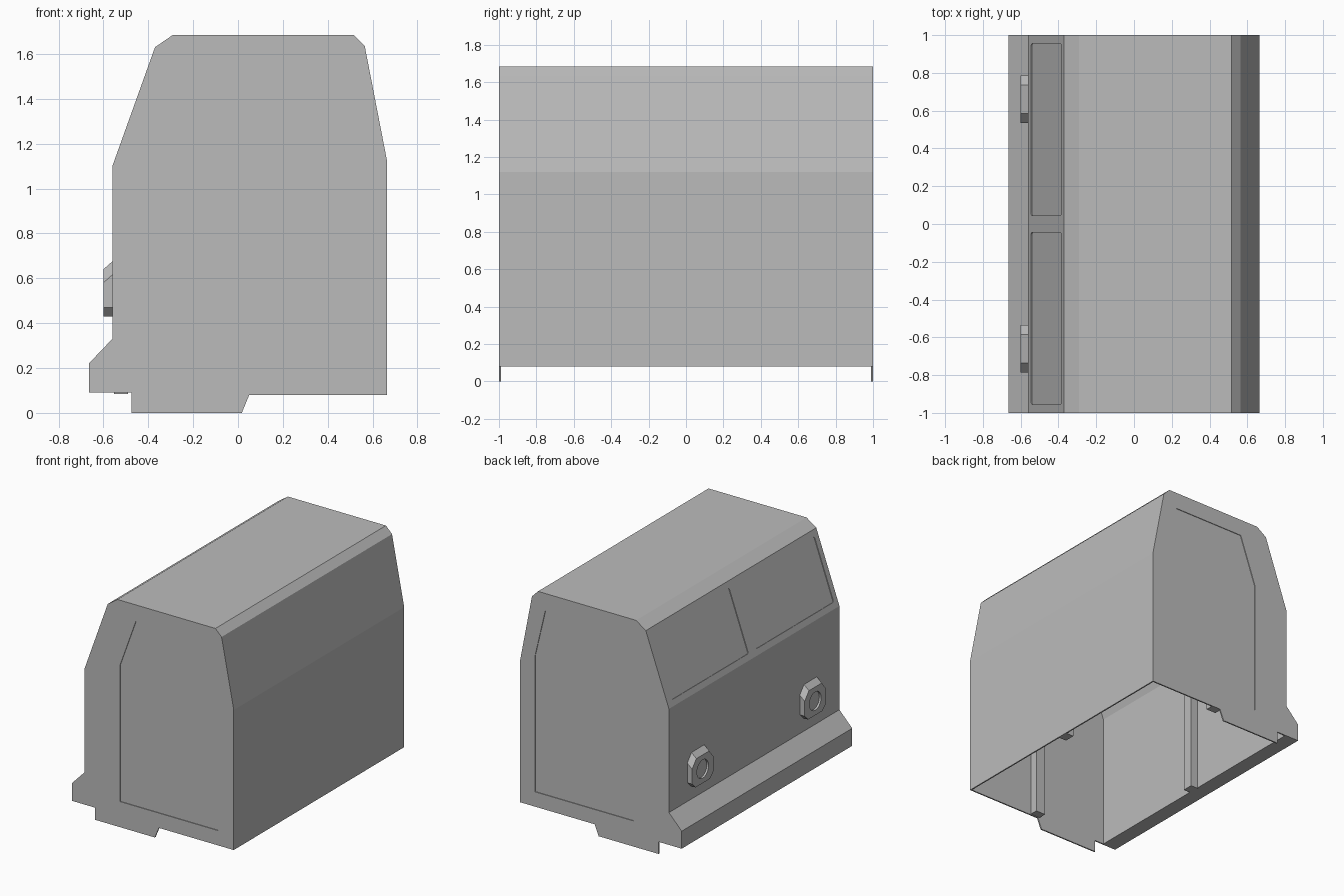
import bpy, bmesh, math
from mathutils import Vector

if "Cube" in bpy.data.objects:
    bpy.data.objects.remove(bpy.data.objects["Cube"], do_unlink=True)

grey = bpy.data.materials.new("plain_grey")
grey.use_nodes = True
grey.diffuse_color = (0.5, 0.5, 0.5, 1)
grey.node_tree.nodes["Principled BSDF"].inputs["Base Color"].default_value = (0.5, 0.5, 0.5, 1)


def finish(name, bm):
    bmesh.ops.recalc_face_normals(bm, faces=bm.faces)
    mesh = bpy.data.meshes.new(name)
    bm.to_mesh(mesh)
    bm.free()
    mesh.materials.append(grey)
    obj = bpy.data.objects.new(name, mesh)
    bpy.context.collection.objects.link(obj)
    return obj


def loft(name, ring_a, ring_b):
    """Closed solid between two matching rings of points."""
    bm = bmesh.new()
    a = [bm.verts.new(p) for p in ring_a]
    b = [bm.verts.new(p) for p in ring_b]
    bm.faces.new(a)
    bm.faces.new(b[::-1])
    for i in range(len(a)):
        j = (i + 1) % len(a)
        bm.faces.new((a[i], b[i], b[j], a[j]))
    return finish(name, bm)


def prism(name, profile, y0, y1):
    return loft(name, [(x, y0, z) for x, z in profile], [(x, y1, z) for x, z in profile])


def box(name, x0, x1, y0, y1, z0, z1):
    return prism(name, [(x0, z0), (x1, z0), (x1, z1), (x0, z1)], y0, y1)


def carve(target, cutter):
    mod = target.modifiers.new("carve", 'BOOLEAN')
    mod.operation = 'DIFFERENCE'
    mod.solver = 'EXACT'
    mod.object = cutter
    bpy.context.view_layer.objects.active = target
    bpy.context.view_layer.update()
    bpy.ops.object.modifier_apply(modifier=mod.name)
    bpy.data.objects.remove(cutter, do_unlink=True)


# Body shell with side skirt and low end plates, hollow and open below
outer = [(-.665, .09), (-.475, .09), (-.475, 0), (.017, 0), (.05, .08), (.665, .08),
         (.665, 1.12), (.565, 1.635), (.515, 1.685), (-.29, 1.685), (-.37, 1.63),
         (-.56, 1.1), (-.56, .33), (-.665, .22)]
inner = [(-.55, -.1), (.655, -.1), (.655, 1.119), (.556, 1.63), (.511, 1.675),
         (-.287, 1.675), (-.362, 1.622), (-.55, 1.098)]
body = prism("body_shell", outer, -1, 1)
carve(body, prism("hollow_cutter", inner, -.99, .99))

# Shallow panel recess on each end
panel = [(-.27, .19), (.54, .19), (.54, 1.2), (.455, 1.56), (-.14, 1.56), (-.27, 1.2)]
for s in (-1, 1):
    carve(body, prism("panel_cutter", panel, s * .995, s * 1.05))

# Two round-cornered window recesses in the sloping side
slope = math.atan2(.19, .53)
for s in (-1, 1):
    h, w, r = .237, .455, .015
    pts = []
    for cy, cz, start in ((w - r, h - r, 0), (-w + r, h - r, 90),
                          (-w + r, -h + r, 180), (w - r, -h + r, 270)):
        for k in range(4):
            t = math.radians(start + 30 * k)
            pts.append((cy + r * math.cos(t), cz + r * math.sin(t)))
    cutter = loft("window_cutter", [(-.03, y, z) for y, z in pts],
                  [(.005, y, z) for y, z in pts])
    cutter.location = (-.465, s * .5, 1.365)
    cutter.rotation_euler.y = slope
    carve(body, cutter)

# Lamp housings with sloping tops and round recessed lenses
back = [(-.125, .47), (-.085, .43), (.085, .43), (.125, .47),
        (.125, .62), (.075, .68), (-.075, .68), (-.125, .62)]
for name, y in (("rear_lamp", .66), ("front_lamp", -.66)):
    lamp = loft(name, [(-.555, y + a, z) for a, z in back],
                [(-.6, y + a, z - (.04 if z > .55 else 0)) for a, z in back])
    circle = [(.068 * math.cos(math.tau * k / 32), .535 + .068 * math.sin(math.tau * k / 32))
              for k in range(32)]
    carve(lamp, loft("lens_cutter", [(-.65, y + a, z) for a, z in circle],
                     [(-.585, y + a, z) for a, z in circle]))

# Upright ribs inside each wall
box("window_side_rib", -.552, -.49, -.04, .04, .085, 1.08)
box("plain_side_rib", .59, .657, -.04, .04, .085, 1.1)
box("front_end_rib", .035, .115, -.992, -.93, .085, 1.67)
box("rear_end_rib", .035, .115, .93, .992, .085, 1.67)
